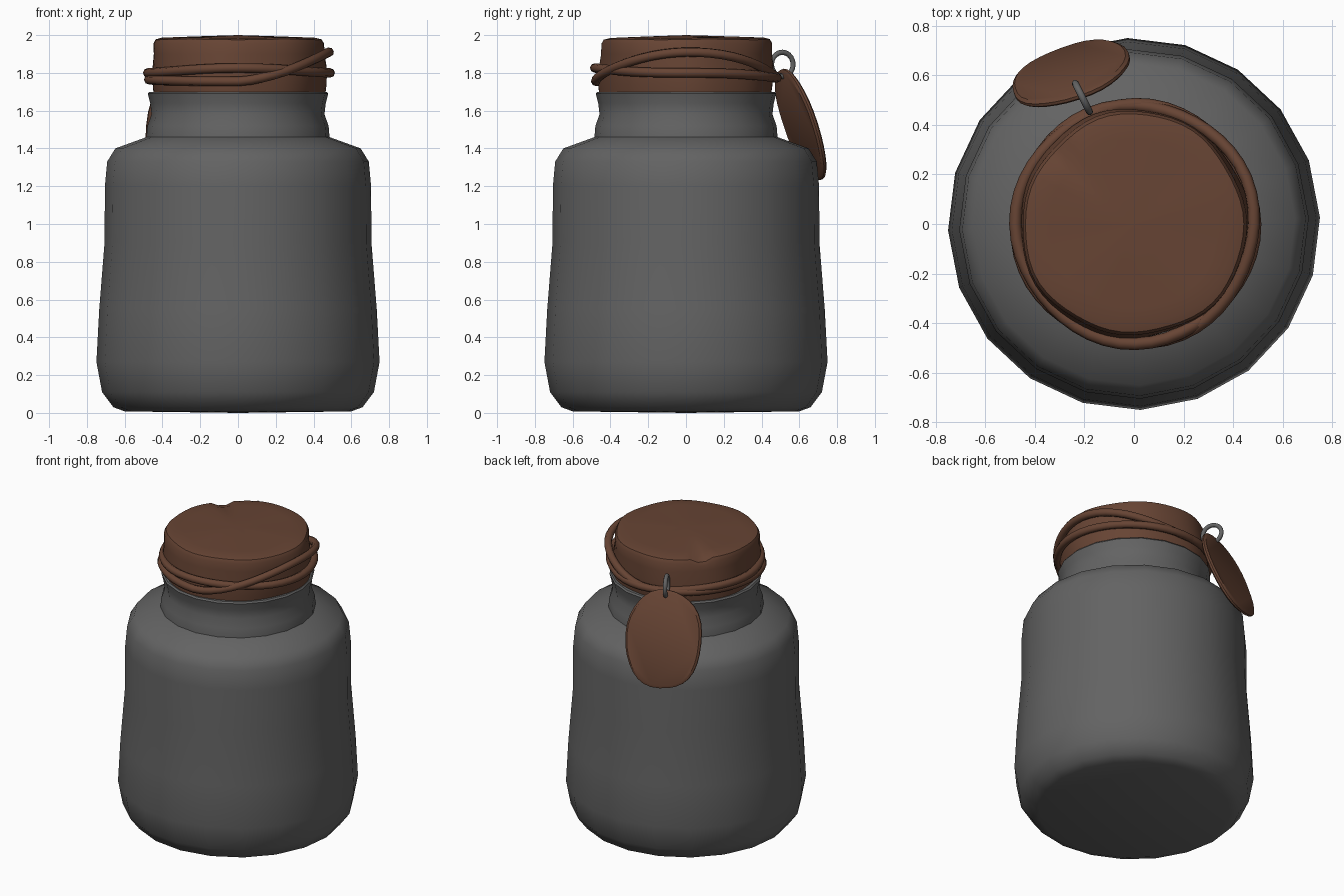
import bpy, bmesh, math
from math import sin, cos, pi, radians
from mathutils import Vector

if "Cube" in bpy.data.objects:
    bpy.data.objects.remove(bpy.data.objects["Cube"])


def material(name, rgb):
    m = bpy.data.materials.new(name)
    m.diffuse_color = (*rgb, 1)
    m.use_nodes = True
    m.node_tree.nodes["Principled BSDF"].inputs["Base Color"].default_value = m.diffuse_color
    return m


GREY = material("dark grey stoneware", (0.125, 0.125, 0.125))
BROWN = material("brown leather", (0.135, 0.058, 0.034))


def finish(name, bm, mat, angle=40):
    bmesh.ops.recalc_face_normals(bm, faces=bm.faces)
    me = bpy.data.meshes.new(name)
    bm.to_mesh(me)
    bm.free()
    ob = bpy.data.objects.new(name, me)
    bpy.context.collection.objects.link(ob)
    me.materials.append(mat)
    bpy.context.view_layer.objects.active = ob
    ob.select_set(True)
    bpy.ops.object.shade_smooth_by_angle(angle=radians(angle))
    ob.select_set(False)
    return ob


def lathe(name, profile, sides, mat, phase=0, warp=None, angle=40):
    """Spin (radius, z) points; radius 0 closes an end with a single point."""
    bm = bmesh.new()
    rings = []
    for r, z in profile:
        if r == 0:
            rings.append([bm.verts.new((0, 0, z))] * sides)
            continue
        ring = []
        for i in range(sides):
            a = phase + 2 * pi * i / sides
            rr, zz = warp(r, z, a) if warp else (r, z)
            ring.append(bm.verts.new((rr * cos(a), rr * sin(a), zz)))
        rings.append(ring)
    for lo, hi in zip(rings, rings[1:]):
        for i in range(sides):
            j = (i + 1) % sides
            quad = list(dict.fromkeys((lo[i], lo[j], hi[j], hi[i])))
            bm.faces.new(quad)
    return finish(name, bm, mat, angle)


def closed_tube(name, points, radius, mat, sides=8):
    """Sweep a round section along a closed loop of points."""
    bm = bmesh.new()
    n = len(points)
    mid = sum(points, Vector()) / n
    rings = []
    for i, p in enumerate(points):
        t = (points[(i + 1) % n] - points[i - 1]).normalized()
        u = (p - mid) - t * (p - mid).dot(t)
        u.normalize()
        v = t.cross(u)
        rings.append([bm.verts.new(p + radius * (cos(2 * pi * k / sides) * u + sin(2 * pi * k / sides) * v))
                      for k in range(sides)])
    for i in range(n):
        a, b = rings[i], rings[(i + 1) % n]
        for k in range(sides):
            m = (k + 1) % sides
            bm.faces.new((a[k], a[m], b[m], b[k]))
    return finish(name, bm, mat, 60)


# Jar body with rounded base, shoulder and pinched neck
lathe("jar_body", [
    (0, 0.0), (0.60, 0.008), (0.66, 0.03), (0.72, 0.11), (0.75, 0.27), (0.735, 0.55),
    (0.707, 0.90), (0.705, 1.20), (0.693, 1.33), (0.65, 1.40), (0.485, 1.46),
    (0.48, 1.52), (0.458, 1.58), (0.465, 1.64), (0.478, 1.69), (0.47, 1.70), (0, 1.70)],
    20, GREY, phase=radians(2))


# Leather cover: slightly wavy, with one small nick in the rim
def crumple(r, z, a):
    wave = 0.006 * sin(3 * a + 8 * z) + 0.004 * sin(7 * a + 1)
    nick = max(0, 1 - abs(a - radians(138)) / radians(9))
    if z > 1.9:
        z -= 0.035 * nick * (r > 0.38)
        z += 0.004 * sin(5 * a) * r
    return r + wave * (r > 0.3), z


lathe("jar_cover", [
    (0.455, 1.695), (0.46, 1.74), (0.462, 1.82), (0.452, 1.90), (0.452, 1.955), (0.44, 1.977),
    (0.41, 1.985), (0.34, 1.988), (0.15, 1.995), (0, 2.0)], 56, BROWN, warp=crumple)


# Two cord loops, one lifted on the right side
def cord(name, height, wobble):
    pts = []
    for i in range(48):
        a = 2 * pi * i / 48
        r = 0.478 + 0.006 * sin(4 * a + wobble)
        pts.append(Vector((r * cos(a) + 0.005, r * sin(a), height(a))))
    return closed_tube(name, pts, 0.025, BROWN)


cord("cord_tilted", lambda a: 1.765 + 0.145 * max(0, cos(a)) ** 1.5 + 0.01 * sin(a), 0)
cord("cord_level", lambda a: 1.80 - 0.02 * sin(a) + 0.006 * sin(3 * a), 2)

# Metal ring joining cord and tag
out = Vector((-0.45, 0.89, 0)).normalized()
centre = Vector((-0.208, 0.51, 1.845))
closed_tube("tag_ring", [centre + 0.064 * (cos(2 * pi * i / 20) * out + sin(2 * pi * i / 20) * Vector((0, 0, 1)))
                         for i in range(20)], 0.014, GREY)

# Oval hanging tag, leaning outwards
side = Vector((0.945, 0.33, 0)).normalized()
up = Vector((0.07, -0.19, 0.59)).normalized()
normal = side.cross(up)
middle = Vector((-0.255, 0.607, 1.525))
bm = bmesh.new()
loops = []
for depth, scale in ((-0.016, 0.95), (-0.006, 1), (0.006, 1), (0.016, 0.95)):
    loop = []
    for i in range(32):
        a = 2 * pi * i / 32
        c, s = cos(a), sin(a)
        x = 0.245 * math.copysign(abs(c) ** 0.9, c)
        y = 0.31 * math.copysign(abs(s) ** 0.9, s)
        wob = 1 + 0.012 * sin(5 * a + 1)
        loop.append(bm.verts.new(middle + scale * wob * (x * side + y * up) + depth * normal))
    loops.append(loop)
for a, b in zip(loops, loops[1:]):
    for i in range(32):
        j = (i + 1) % 32
        bm.faces.new((a[i], a[j], b[j], b[i]))
bm.faces.new(loops[0])
bm.faces.new(loops[-1])
finish("hanging_tag", bm, BROWN, 35)
